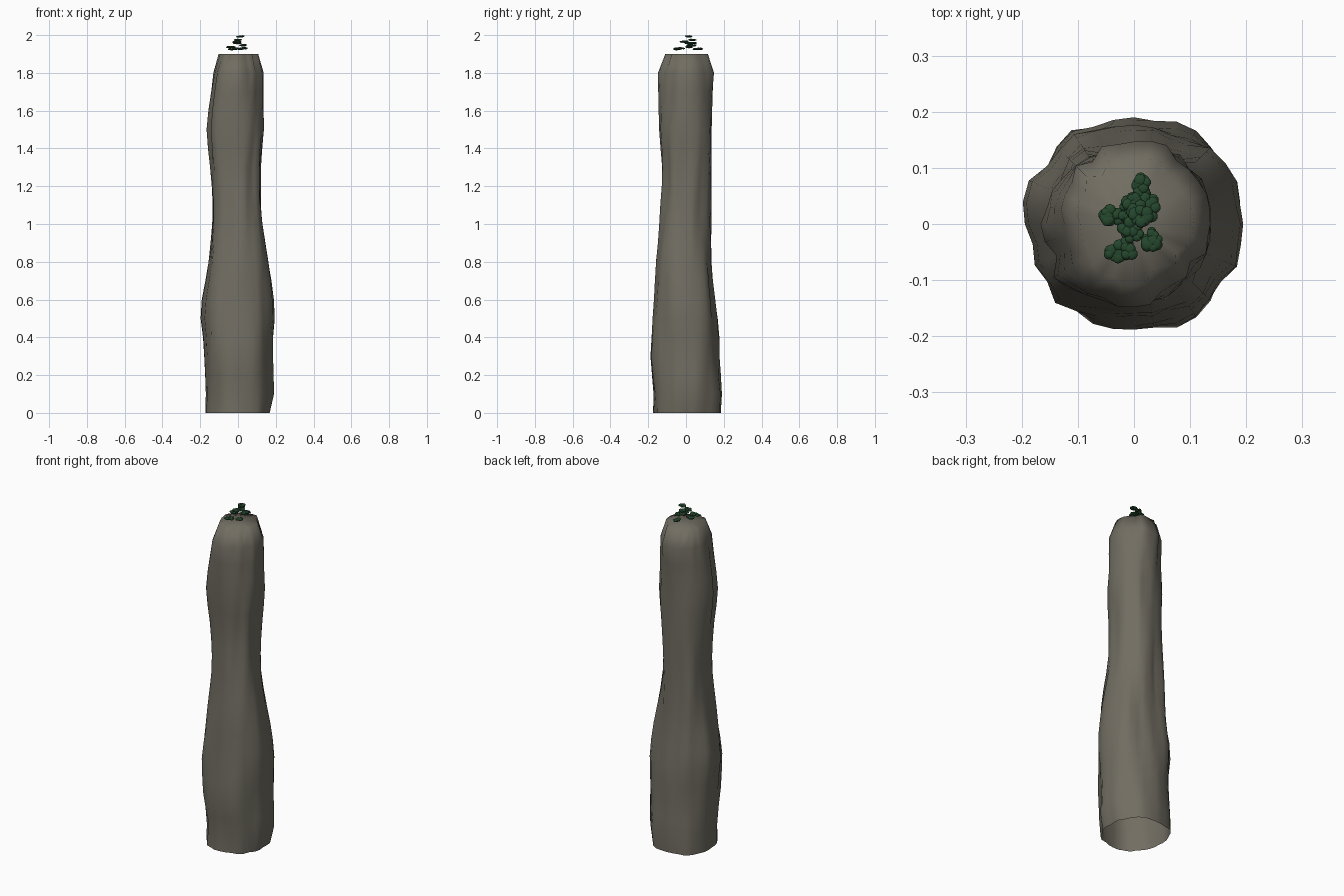
import bpy, bmesh, math, random
from mathutils import Matrix, Vector, noise

cube = bpy.data.objects.get("Cube")
if cube:
    bpy.data.objects.remove(cube)
random.seed(4)


def material(name, rgb):
    m = bpy.data.materials.new(name)
    m.use_nodes = True
    m.diffuse_color = (*rgb, 1)
    bsdf = m.node_tree.nodes["Principled BSDF"]
    bsdf.inputs["Base Color"].default_value = (*rgb, 1)
    bsdf.inputs["Roughness"].default_value = 0.9
    return m


def finish(name, bm, mat):
    mesh = bpy.data.meshes.new(name)
    bm.to_mesh(mesh)
    bm.free()
    mesh.materials.append(mat)
    for p in mesh.polygons:
        p.use_smooth = True
    ob = bpy.data.objects.new(name, mesh)
    bpy.context.collection.objects.link(ob)
    return ob


stone = material("grey brown stone", (0.165, 0.153, 0.122))
leaf = material("dark green leaf", (0.018, 0.062, 0.026))

# Rock pillar: reach towards +x, +y, -x, -y at each height
PROFILE = [
    (0.0, .165, .183, .173, .172), (0.1, .188, .187, .17, .168),
    (0.3, .187, .172, .178, .187), (0.42, .187, .172, .182, .18),
    (0.53, .196, .162, .196, .172), (0.65, .182, .145, .178, .163),
    (0.75, .172, .136, .157, .162), (0.95, .138, .13, .138, .14),
    (1.05, .122, .132, .133, .137), (1.27, .118, .135, .143, .123),
    (1.5, .138, .133, .158, .142), (1.65, .132, .136, .148, .147),
    (1.8, .133, .148, .128, .145), (1.9, .105, .115, .102, .105),
]


def reach(z):
    for a, b in zip(PROFILE, PROFILE[1:]):
        if z <= b[0] + 1e-6:
            t = (z - a[0]) / (b[0] - a[0])
            return [p + (q - p) * t for p, q in zip(a[1:], b[1:])]


def pillar_point(angle, z):
    px, py, nx, ny = reach(z)
    c, s = math.cos(angle), math.sin(angle)
    r = (px if c > 0 else nx) * c * c + (py if s > 0 else ny) * s * s
    # vertical ridges, stretched along the height, strongest off the axes
    diagonal = (2 * c * s) ** 2
    rough = 0.6 + 0.6 * diagonal
    r += rough * 0.017 * noise.noise(Vector((c * 2.6, s * 2.6, z * 1.6)))
    r += rough * 0.014 * noise.noise(Vector((c * 5, s * 5, z * 2.4 + 7)))
    # fuller corners low down and on the back left, slimmer at the crown
    r += diagonal * (0.008 - 0.006 * z + (0.007 if c < 0 < s else 0))
    return (r * c, r * s, z)


SIDES, RINGS = 32, 19
bm = bmesh.new()
rings = []
for k in range(RINGS + 1):
    z = 1.9 * k / RINGS
    rings.append([bm.verts.new(pillar_point(math.tau * i / SIDES, z))
                  for i in range(SIDES)])
for low, high in zip(rings, rings[1:]):
    for i in range(SIDES):
        j = (i + 1) % SIDES
        bm.faces.new((low[i], low[j], high[j], high[i]))
# Flat top, left open underneath
centre = bm.verts.new((0, 0, 1.9))
for i in range(SIDES):
    bm.faces.new((rings[-1][i], rings[-1][(i + 1) % SIDES], centre))
finish("rock_pillar", bm, stone)

# Foliage pads: centre, radii and leaf clump count
PADS = [
    (-.035, -.054, 1.925, .015, .01, 16), (-.015, -.045, 1.928, .014, .014, 16),
    (.03, -.028, 1.93, .014, .016, 22), (.015, .064, 1.927, .01, .02, 26),
    (-.038, .015, 1.937, .018, .011, 20), (.025, .03, 1.946, .014, .02, 26),
    (-.004, .022, 1.958, .017, .026, 32), (-.005, -.01, 1.965, .018, .016, 22),
    (.002, .034, 1.975, .014, .014, 16), (.012, .014, 1.993, .014, .012, 14),
]
bm = bmesh.new()
for x, y, z, rx, ry, count in PADS:
    for _ in range(count):
        a, d = random.uniform(0, math.tau), math.sqrt(random.random())
        at = Vector((x + rx * d * math.cos(a), y + ry * d * math.sin(a),
                     z + random.uniform(-.002, .002)))
        size = random.uniform(.008, .011)
        shape = Matrix.Diagonal((size, size, size * .45, 1))
        bmesh.ops.create_icosphere(bm, subdivisions=2, radius=1,
                                   matrix=Matrix.Translation(at) @ shape)
finish("foliage_pads", bm, leaf)
